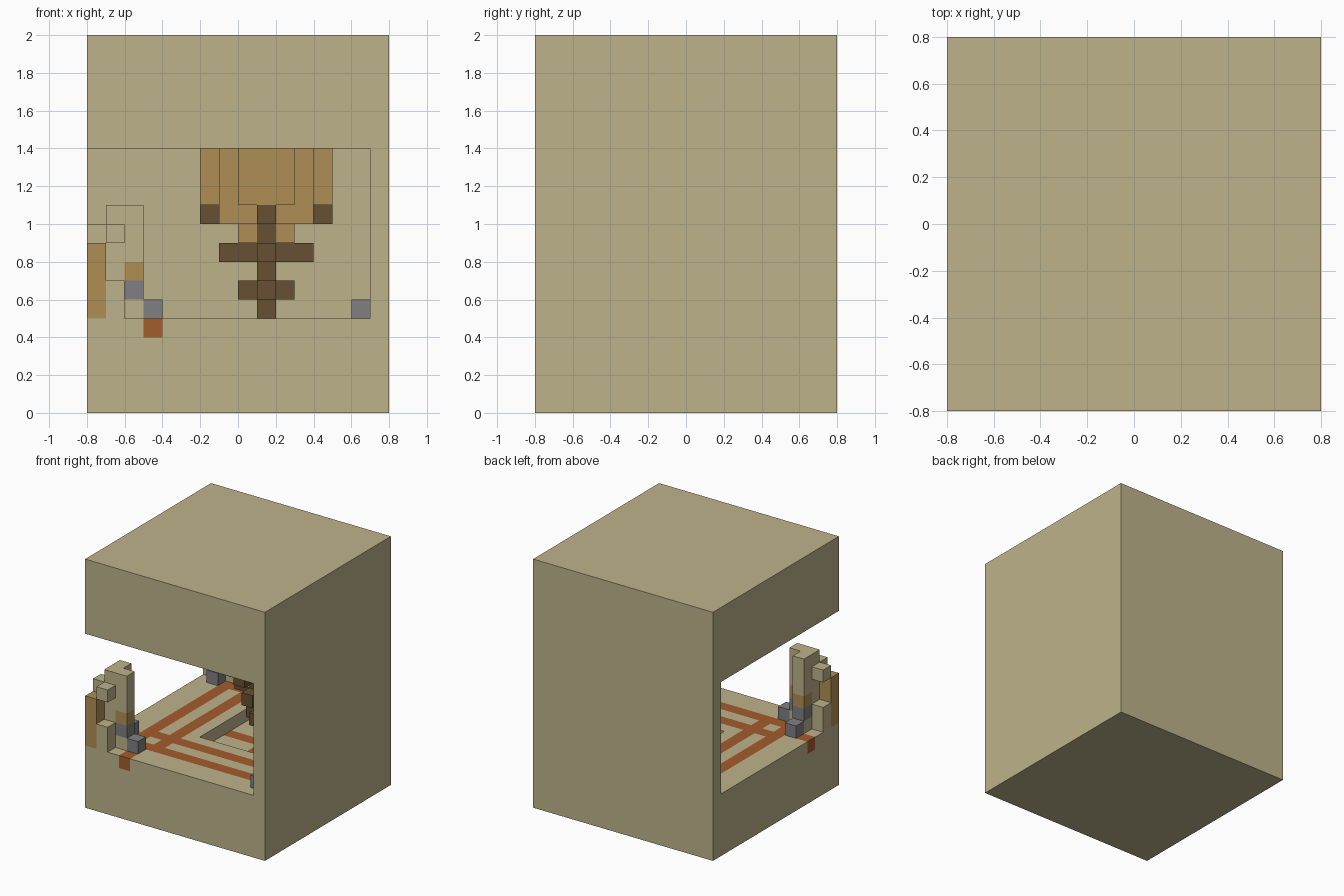
import bpy, bmesh
from mathutils import Vector

if "Cube" in bpy.data.objects:
    bpy.data.objects.remove(bpy.data.objects["Cube"], do_unlink=True)

U = 0.1  # block size


def material(name, rgb):
    m = bpy.data.materials.new(name)
    m.use_nodes = True
    m.diffuse_color = (*rgb, 1)
    m.node_tree.nodes["Principled BSDF"].inputs["Base Color"].default_value = (*rgb, 1)
    return m


NAMES = ["sandstone", "ochre", "brown", "grey", "rust"]
COLOURS = [(.51, .45, .255), (.43, .275, .091), (.136, .08, .032),
           (.216, .216, .23), (.366, .109, .024)]
MATS = [material(n, c) for n, c in zip(NAMES, COLOURS)]
SAND, OCHRE, BROWN, GREY, RUST = range(len(MATS))


def build(name, cells):
    """Skin a dictionary of block -> colour with its exposed faces only."""
    bm = bmesh.new()
    for cell, colour in cells.items():
        low = Vector(cell)
        for axis in range(3):
            a, b = Vector(), Vector()
            a[(axis + 1) % 3] = b[(axis + 2) % 3] = 1
            for side in (0, 1):
                step = Vector()
                step[axis] = 2 * side - 1
                if tuple(int(c) for c in low + step) in cells:
                    continue
                o = low.copy()
                o[axis] += side
                ring = [o, o + a, o + a + b, o + b]
                if not side:
                    ring.reverse()
                f = bm.faces.new([bm.verts.new(p * U) for p in ring])
                f.material_index = colour
    bmesh.ops.remove_doubles(bm, verts=bm.verts[:], dist=U / 100)
    bmesh.ops.dissolve_limit(bm, angle_limit=0.01, verts=bm.verts[:],
                             edges=bm.edges[:], delimit={'MATERIAL'})
    mesh = bpy.data.meshes.new(name)
    bm.to_mesh(mesh)
    bm.free()
    for m in MATS:
        mesh.materials.append(m)
    obj = bpy.data.objects.new(name, mesh)
    bpy.context.collection.objects.link(obj)


def column(cells, i, j, k0, k1, colour):
    """Stack blocks from k0 up to k1, mirrored across the room's diagonal."""
    for k in range(k0, k1):
        cells[i, j, k] = cells[j, i, k] = colour


# Room: solid block with a corner hollowed out, a sunken pit and floor channels
FLOOR, CEILING, WALL = 5, 14, 7
PIT = range(-2, 5)
CHANNELS = (-6, -4, 6)
room = {}
for i in range(-8, 8):
    for j in range(-8, 8):
        in_pit = i in PIT and j in PIT
        ground = FLOOR - 1 if in_pit else FLOOR
        if in_pit:
            channel = i == 1 or j == 1
        else:
            channel = (i in CHANNELS or j in CHANNELS) and -6 <= min(i, j) and max(i, j) < WALL
            # spouts leading out to the open sides
            channel = channel or (max(i, j) == -5 and min(i, j) < -6)
        for k in range(20):
            if i < WALL and j < WALL and ground <= k < CEILING:
                continue
            room[i, j, k] = RUST if channel and k == ground - 1 else SAND
build("room", room)

# Broken pillar at the open corner
pillar = {}
column(pillar, -8, -8, 5, 9, OCHRE)
column(pillar, -7, -8, 5, 7, SAND)
column(pillar, -7, -8, 9, 10, SAND)
column(pillar, -7, -7, 5, 11, SAND)
column(pillar, -6, -7, 5, 6, SAND)
column(pillar, -6, -7, 6, 7, GREY)
column(pillar, -6, -7, 7, 8, OCHRE)
column(pillar, -6, -7, 8, 11, SAND)
build("corner_pillar", pillar)

# Loose stones on the floor
stones = {}
column(stones, -5, -7, 5, 6, GREY)
column(stones, 6, -7, 5, 6, GREY)
build("floor_stones", stones)

# Central stem with crossed arms, spreading into a round crown at the ceiling
CENTRE = 1
ARMS = {6: 1, 8: 2, 9: 1, 10: 3}      # level: arm length
CROWN = {9: 2, 10: 8, 11: 10, 12: 10, 13: 10}  # level: squared radius
stem = {}
for di in range(-3, 4):
    for dj in range(-3, 4):
        for k in range(4, CEILING):
            on_arm = (di == 0 or dj == 0) and abs(di + dj) <= ARMS.get(k, 0)
            cell = (CENTRE + di, CENTRE + dj, k)
            if k < 11 and on_arm:
                stem[cell] = BROWN
            elif di * di + dj * dj <= CROWN.get(k, -1):
                stem[cell] = OCHRE
build("central_stem", stem)
